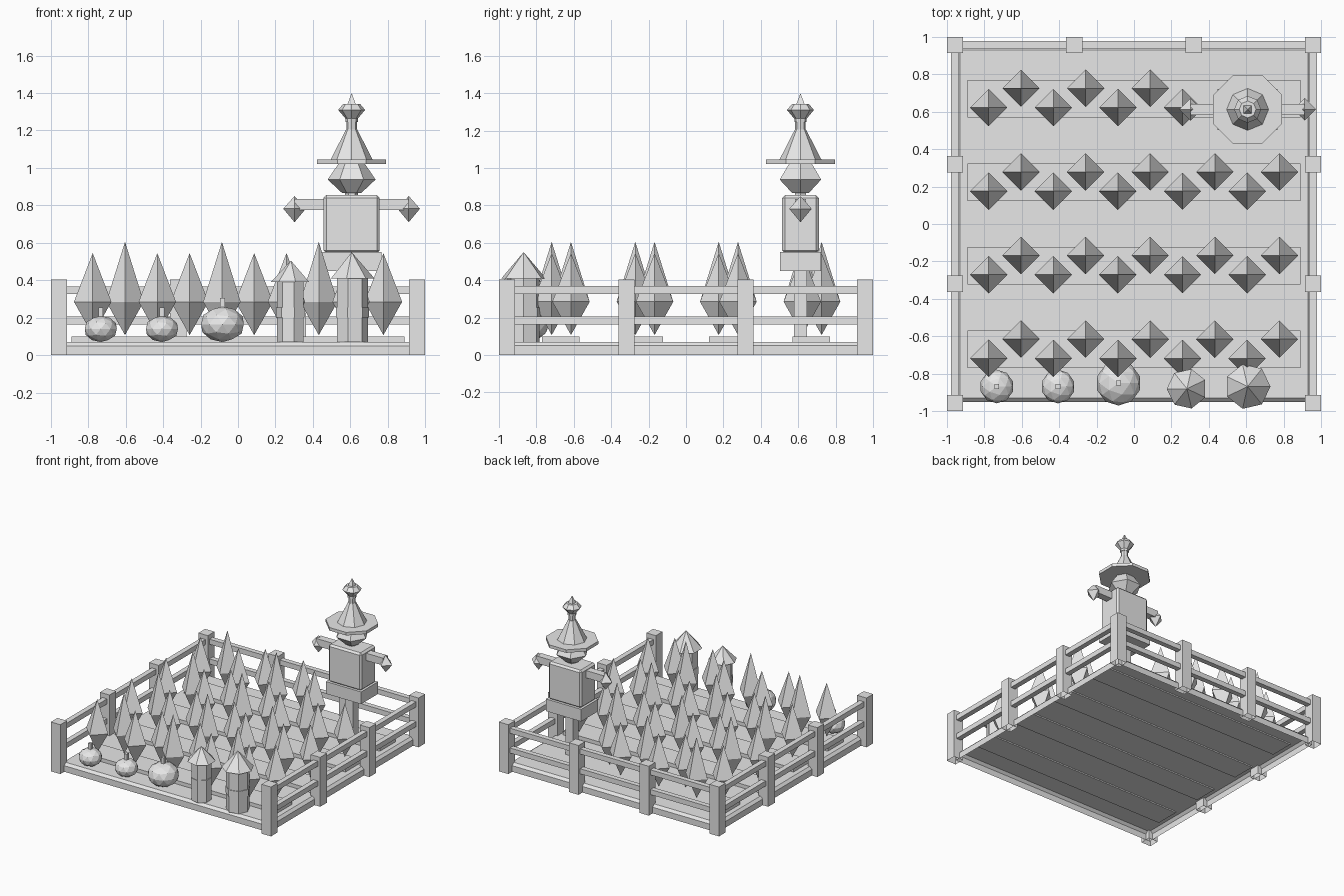
import bpy
import bmesh
from math import cos, sin, pi, radians, sqrt
from mathutils import Matrix

cube = bpy.data.objects.get("Cube")
if cube:
    bpy.data.objects.remove(cube, do_unlink=True)

GREY = (0.8, 0.8, 0.8, 1)
grey = bpy.data.materials.new("plain_grey")
grey.use_nodes = True
grey.diffuse_color = GREY
grey.node_tree.nodes["Principled BSDF"].inputs["Base Color"].default_value = GREY


def add_object(name, bm, loc=(0, 0, 0)):
    bmesh.ops.recalc_face_normals(bm, faces=bm.faces)
    mesh = bpy.data.meshes.new(name)
    bm.to_mesh(mesh)
    bm.free()
    mesh.materials.append(grey)
    obj = bpy.data.objects.new(name, mesh)
    obj.location = loc
    bpy.context.collection.objects.link(obj)
    return obj


def box(name, center, size, bevel=0):
    bm = bmesh.new()
    bmesh.ops.create_cube(bm, size=1, matrix=Matrix.Diagonal((*size, 1)))
    if bevel:
        bmesh.ops.bevel(bm, geom=bm.edges[:], offset=bevel, segments=1, affect='EDGES')
    return add_object(name, bm, center)


def lathe(name, x, y, sides, profile, turn=0, bottom=True):
    """Faceted solid from (radius, height) pairs; zero radius makes a point."""
    bm = bmesh.new()
    rings = []
    for r, z in profile:
        if r == 0:
            rings.append([bm.verts.new((0, 0, z))])
        else:
            angles = [radians(turn) + 2 * pi * i / sides for i in range(sides)]
            rings.append([bm.verts.new((r * cos(a), r * sin(a), z)) for a in angles])
    for low, high in zip(rings, rings[1:]):
        for i in range(sides):
            j = (i + 1) % sides
            if len(low) == 1:
                bm.faces.new((low[0], high[j], high[i]))
            elif len(high) == 1:
                bm.faces.new((low[i], low[j], high[0]))
            else:
                bm.faces.new((low[i], low[j], high[j], high[i]))
    if bottom and len(rings[0]) > 1:
        bm.faces.new(rings[0][::-1])
    if len(rings[-1]) > 1:
        bm.faces.new(rings[-1])
    return add_object(name, bm, (x, y, 0))


# Ground slab with a chamfered top, hollow underneath
D = sqrt(2)
lathe("ground_slab", 0, 0, 4, [(0.95 * D, 0), (0.95 * D, 0.05), (0.93 * D, 0.07)],
      turn=45, bottom=False)

# Fence posts on the back and both sides, hollow underneath
EDGE = 0.957
steps = [EDGE * k / 3 for k in (-3, -1, 1, 3)]
spots = [(s * EDGE, y) for s in (-1, 1) for y in steps]
spots += [(x, EDGE) for x in steps[1:3]]
for x, y in spots:
    lathe("fence_post", x, y, 4, [(0.043 * D, 0), (0.043 * D, 0.405)], turn=45, bottom=False)

# Fence rails; the front stays open
for z in (0.185, 0.347):
    box("back_rail", (0, EDGE, z), (2 * EDGE, 0.042, 0.042))
    for side in (-1, 1):
        box("side_rail", (side * EDGE, 0, z), (0.042, 2 * EDGE, 0.042))

# Planting beds with two staggered lines of pointed plants
for row, bed_y in enumerate((-0.67, -0.223, 0.223, 0.67)):
    box("soil_bed", (0, bed_y, 0.08), (1.78, 0.2, 0.04))
    for i in range(7 if row == 3 else 10):
        top = 0.605 if i % 3 == 1 else 0.545
        y = bed_y + (0.055 if i % 2 else -0.048)
        lathe("pointed_plant", -0.776 + 0.1725 * i, y, 4,
              [(0, 0.107), (0.1, 0.285), (0, top)])

# Pumpkins with stems
for x, y, r, h in ((-0.733, -0.868, 0.09, 0.07), (-0.406, -0.868, 0.09, 0.07),
                   (-0.083, -0.85, 0.12, 0.095)):
    bm = bmesh.new()
    bmesh.ops.create_icosphere(bm, subdivisions=2, radius=1,
                               matrix=Matrix.Diagonal((r, r, h, 1)))
    add_object("pumpkin", bm, (x, y, 0.07 + h))
    box("pumpkin_stem", (x, y, 0.08 + 2 * h), (0.026, 0.026, 0.07))

# Banded barrels with conical lids
for x, y, r, lid_r, eave, tip, turn in (
        (0.283, -0.88, 0.075, 0.108, 0.39, 0.505, 26),
        (0.607, -0.868, 0.088, 0.122, 0.41, 0.55, 0)):
    lathe("barrel_body", x, y, 7, [(r, 0.07), (r, eave)], turn)
    lathe("barrel_band", x, y, 7, [(r + 0.006, 0.2), (r + 0.006, 0.255)], turn)
    lathe("barrel_lid", x, y, 7, [(lid_r, eave), (0, tip)], turn)

# Scarecrow: pole, clothes and arms
SX, SY = 0.607, 0.612
box("scarecrow_pole", (SX, SY, 0.27), (0.07, 0.07, 0.42))
box("scarecrow_skirt", (SX, SY, 0.5), (0.32, 0.22, 0.1))
box("scarecrow_torso", (SX, SY, 0.7), (0.3, 0.196, 0.31), bevel=0.015)
box("scarecrow_arms", (SX, SY, 0.805), (0.61, 0.06, 0.06))
for side in (-1, 1):
    lathe("scarecrow_hand", SX + side * 0.305, SY, 4,
          [(0, 0.71), (0.06, 0.782), (0, 0.85)])

# Scarecrow: head and hat
lathe("scarecrow_neck", SX, SY, 6, [(0.035, 0.84), (0.035, 0.9)])
lathe("scarecrow_head", SX, SY, 6, [(0.05, 0.865), (0.128, 0.938), (0.065, 1.03)])
lathe("hat_brim", SX, SY, 8, [(0.2, 1.02), (0.2, 1.045)], turn=22.5)
lathe("hat_crown", SX, SY, 8, [(0.112, 1.045), (0.03, 1.205)])

# Finial on the hat
lathe("finial_stem", SX, SY, 8, [(0.028, 1.19), (0.028, 1.245), (0.033, 1.245), (0.033, 1.27)])
lathe("finial_knob", SX, SY, 8, [(0.03, 1.26), (0.072, 1.31), (0.045, 1.342)])
lathe("finial_tip", SX, SY, 4, [(0.034, 1.335), (0, 1.4)], turn=45)
